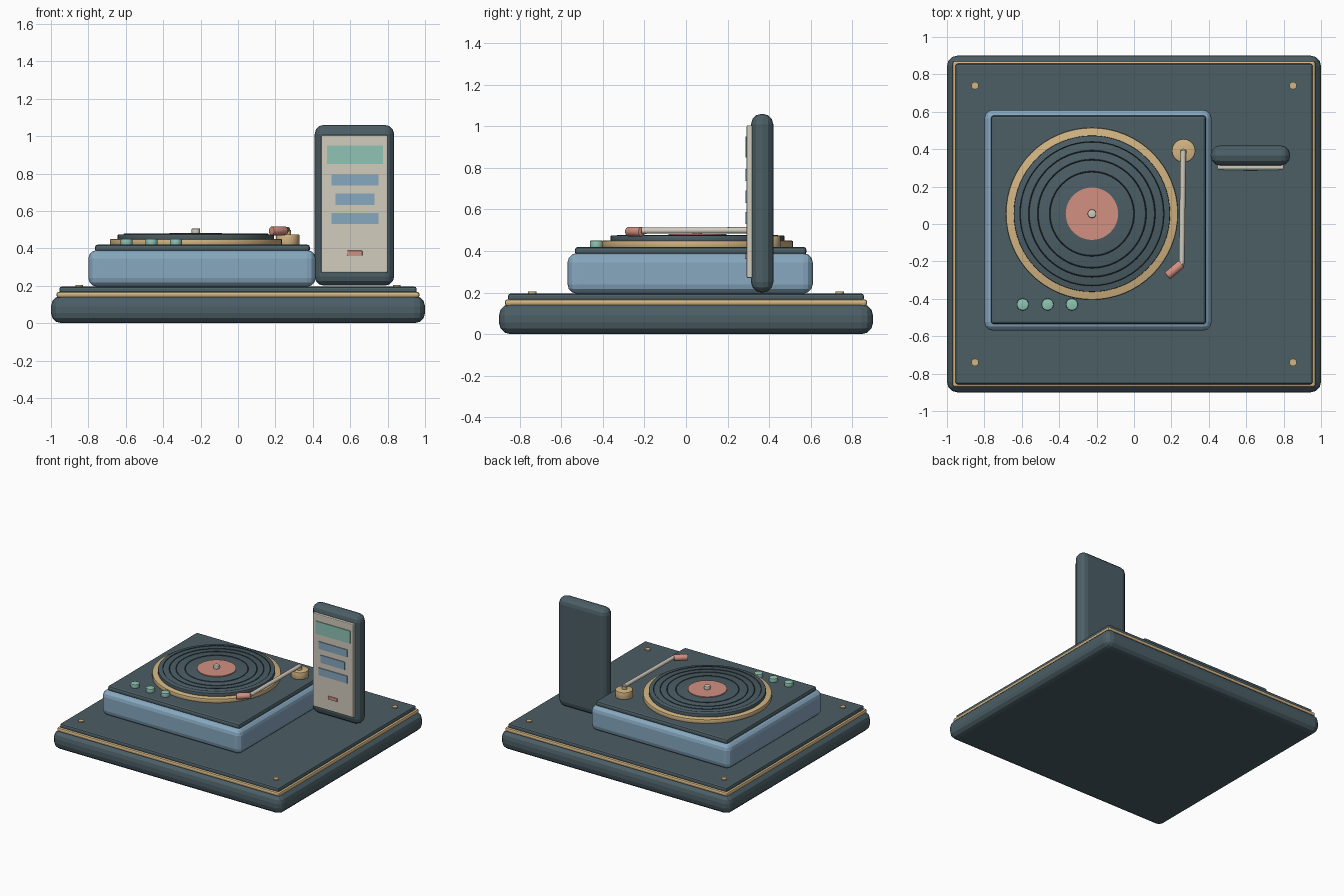
import bpy, bmesh, math
from mathutils import Vector

if "Cube" in bpy.data.objects:
    bpy.data.objects.remove(bpy.data.objects["Cube"])


def srgb(h):
    c = [int(h[i:i + 2], 16) / 255 for i in (0, 2, 4)]
    return [x / 12.92 if x <= 0.04045 else ((x + 0.055) / 1.055) ** 2.4 for x in c] + [1]


def material(name, h):
    m = bpy.data.materials.new(name)
    m.diffuse_color = srgb(h)
    m.use_nodes = True
    m.node_tree.nodes["Principled BSDF"].inputs["Base Color"].default_value = m.diffuse_color
    return m


SLATE = material("slate", "4B5E65")
GROOVE = material("dark groove", "2A3438")
BLUE = material("dusty blue", "87A8C0")
GOLD = material("brass", "D2B482")
CREAM = material("cream", "D2CCBE")
CORAL = material("coral", "D29082")
TEAL = material("mint", "8FC4B3")


def finish(name, bm, mat):
    me = bpy.data.meshes.new(name)
    bm.to_mesh(me)
    bm.free()
    me.materials.append(mat)
    ob = bpy.data.objects.new(name, me)
    bpy.context.collection.objects.link(ob)
    return ob


def box(name, mat, x, y, z, bevel=0.0, seg=3):
    """Box from (min, max) ranges with rounded edges."""
    bm = bmesh.new()
    bmesh.ops.create_cube(bm, size=1)
    for v in bm.verts:
        v.co = Vector([(a + b) / 2 + c * (b - a) for (a, b), c in zip((x, y, z), v.co)])
    if bevel:
        bmesh.ops.bevel(bm, geom=bm.edges[:], offset=bevel, segments=seg,
                        profile=0.5, affect='EDGES', clamp_overlap=True)
    return finish(name, bm, mat)


def rod(name, mat, p, q, r, sides=32, bevel=0.0):
    """Cylinder between two points, smooth around its side."""
    p, q = Vector(p), Vector(q)
    d = q - p
    bm = bmesh.new()
    bmesh.ops.create_cone(bm, cap_ends=True, segments=sides, radius1=r, radius2=r, depth=d.length)
    if bevel:
        rim = [e for e in bm.edges if abs(e.verts[0].co.z - e.verts[1].co.z) < 1e-5]
        bmesh.ops.bevel(bm, geom=rim, offset=bevel, segments=2, profile=0.5, affect='EDGES')
    rot = Vector((0, 0, 1)).rotation_difference(d).to_matrix()
    for v in bm.verts:
        v.co = rot @ v.co + (p + q) / 2
    ob = finish(name, bm, mat)
    bpy.context.view_layer.objects.active = ob
    ob.select_set(True)
    bpy.ops.object.shade_smooth_by_angle(angle=math.radians(35))
    ob.select_set(False)
    return ob


def disc(name, mat, x, y, z0, z1, r, sides=32, bevel=0.0):
    return rod(name, mat, (x, y, z0), (x, y, z1), r, sides, bevel)


# Plinth: rounded slab, brass trim, top plate and corner studs
box("plinth", SLATE, (-1, 1), (-.9, .9), (0, .145), .055)
box("plinth_trim", GOLD, (-.97, .97), (-.872, .872), (.135, .167), .012, 2)
box("plinth_top", SLATE, (-.955, .955), (-.857, .857), (.16, .195), .012, 2)
for sx in (-1, 1):
    for sy in (-1, 1):
        disc("corner_stud", GOLD, sx * .85, sy * .74, .19, .204, .02, 20)

# Turntable body and deck
box("turntable_body", BLUE, (-.8, .415), (-.57, .61), (.195, .39), .045)
box("turntable_deck", SLATE, (-.765, .385), (-.535, .58), (.38, .42), .015, 2)

# Platter, record, grooves, label and spindle
PX, PY = -.225, .055
disc("platter", GOLD, PX, PY, .415, .45, .46, 64, .006)
disc("record", SLATE, PX, PY, .445, .475, .418, 64, .004)
for r in (.385, .337, .289, .225):
    bm = bmesh.new()
    n = 64
    rings = [[bm.verts.new((PX + rr * math.cos(2 * math.pi * i / n),
                            PY + rr * math.sin(2 * math.pi * i / n), z)) for i in range(n)]
             for rr, z in ((r - .004, .474), (r, .478), (r + .004, .474))]
    for a, b in zip(rings, rings[1:]):
        for i in range(n):
            j = (i + 1) % n
            bm.faces.new((a[i], b[i], b[j], a[j]))
    bmesh.ops.recalc_face_normals(bm, faces=bm.faces[:])
    if sum(f.normal.z for f in bm.faces) < 0:
        bmesh.ops.reverse_faces(bm, faces=bm.faces[:])
    finish("record_groove", bm, GROOVE)
disc("record_label", CORAL, PX, PY, .47, .481, .14, 48)
disc("spindle", CREAM, PX, PY, .475, .506, .023, 20, .005)

# Tonearm
disc("tonearm_pivot", GOLD, .265, .392, .415, .475, .063, 32, .006)
disc("tonearm_post", GOLD, .265, .385, .47, .498, .018, 16)
rod("tonearm_tube", CREAM, (.263, .392, .5), (.255, -.215, .498), .015, 16)
rod("tonearm_head", CORAL, (.255, -.212, .493), (.178, -.278, .493), .024, 12, .006)

# Control buttons
for x in (-.595, -.462, -.332):
    disc("control_button", TEAL, x, -.43, .415, .45, .032, 24, .005)

# Upright display panel with screen, buttons and indicator
box("panel_case", SLATE, (.41, .835), (.313, .42), (.2, 1.06), .05)
box("panel_face", CREAM, (.445, .8), (.292, .32), (.27, 1.005), .006, 2)
box("panel_screen", TEAL, (.475, .775), (.286, .294), (.85, .95))
for x0, x1, z0, z1 in ((.5, .75, .737, .795), (.52, .73, .632, .692), (.5, .75, .53, .588)):
    box("panel_button", BLUE, (x0, x1), (.286, .294), (z0, z1))
box("panel_indicator", CORAL, (.583, .665), (.284, .294), (.361, .387), .003, 2)
